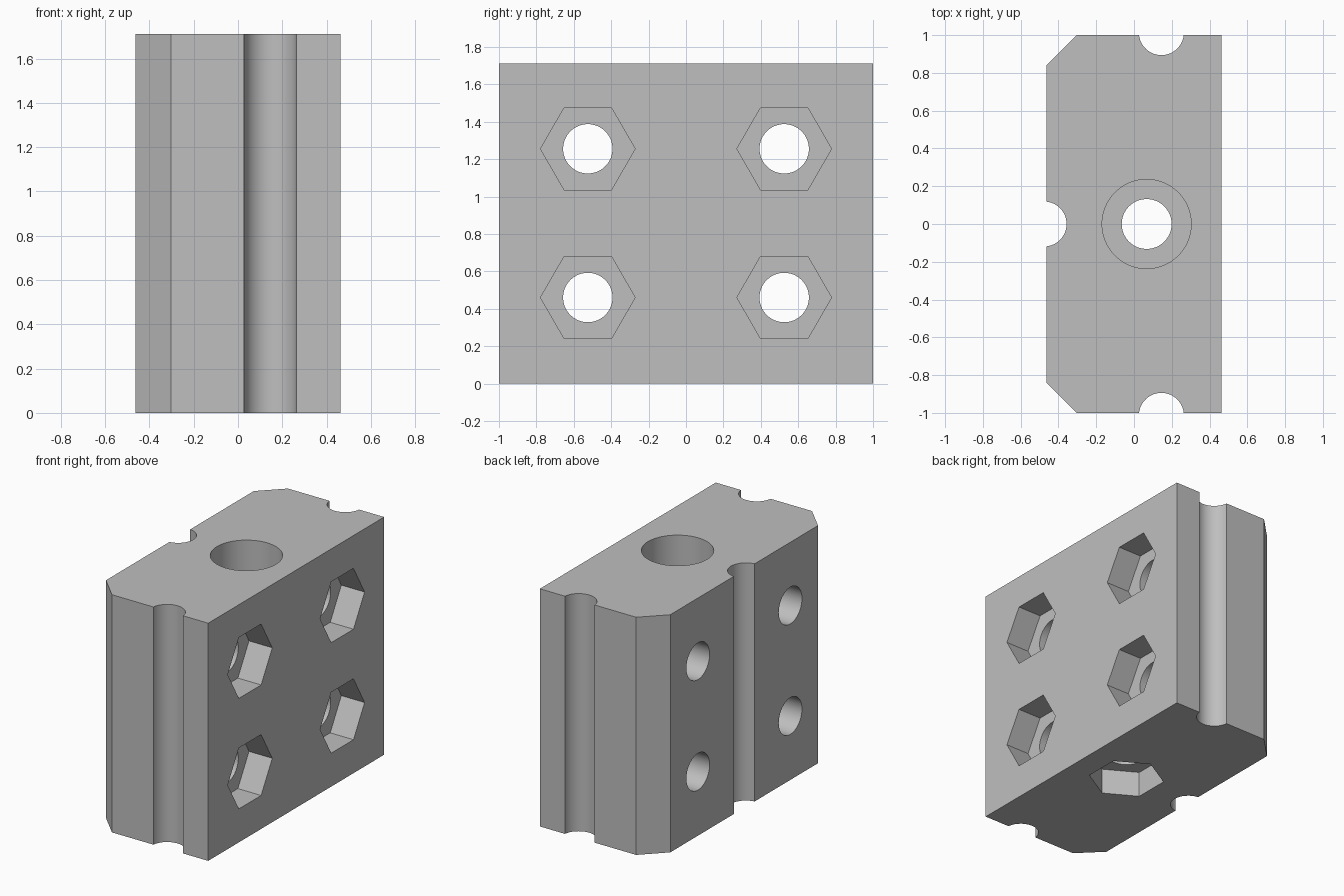
import bpy, bmesh
from math import sin, cos, pi, asin
from mathutils import Matrix, Vector

if "Cube" in bpy.data.objects:
    bpy.data.objects.remove(bpy.data.objects["Cube"], do_unlink=True)

HALF_X, HALF_Y, HEIGHT = 0.463, 1.0, 1.71
CHAMFER = 0.16
GROOVE_R, GROOVE_OFF = 0.119, 0.013
BORE_R, NUT_R, NUT_DEPTH = 0.132, 0.253, 0.185
HEAD_R, HEAD_DEPTH = 0.236, 0.25

grey = bpy.data.materials.new("plain grey")
grey.use_nodes = True
colour = (0.52, 0.52, 0.52, 1)
grey.diffuse_color = colour
grey.node_tree.nodes["Principled BSDF"].inputs["Base Color"].default_value = colour


def prism(name, outline, low, high, matrix=Matrix()):
    """Extrude a counter-clockwise outline along local z."""
    bm = bmesh.new()
    face = bm.faces.new([bm.verts.new((x, y, low)) for x, y in outline])
    moved = bmesh.ops.extrude_face_region(bm, geom=[face])["geom"]
    bmesh.ops.translate(bm, vec=(0, 0, high - low),
                        verts=[v for v in moved if isinstance(v, bmesh.types.BMVert)])
    bmesh.ops.recalc_face_normals(bm, faces=bm.faces)
    bm.transform(matrix)
    mesh = bpy.data.meshes.new(name)
    bm.to_mesh(mesh)
    bm.free()
    mesh.materials.append(grey)
    obj = bpy.data.objects.new(name, mesh)
    bpy.context.collection.objects.link(obj)
    return obj


def ring(radius, sides):
    return [(radius * cos(pi / 2 + 2 * pi * i / sides),
             radius * sin(pi / 2 + 2 * pi * i / sides)) for i in range(sides)]


def groove(cx, cy, direction, steps=24):
    """Arc of a groove cut into a wall, running clockwise around its centre."""
    lean = asin(GROOVE_OFF / GROOVE_R)
    start, sweep = direction + pi / 2 - lean, pi - 2 * lean
    return [(cx + GROOVE_R * cos(start - sweep * i / steps),
             cy + GROOVE_R * sin(start - sweep * i / steps)) for i in range(steps + 1)]


# Block outline with two chamfers and three wire grooves
outline = [(-HALF_X, -HALF_Y + CHAMFER), (-HALF_X + CHAMFER, -HALF_Y)]
outline += groove(0.145, -HALF_Y - GROOVE_OFF, pi / 2)
outline += [(HALF_X, -HALF_Y), (HALF_X, HALF_Y)]
outline += groove(0.145, HALF_Y + GROOVE_OFF, -pi / 2)
outline += [(-HALF_X + CHAMFER, HALF_Y), (-HALF_X, HALF_Y - CHAMFER)]
outline += groove(-HALF_X - GROOVE_OFF, 0, 0)
block = prism("clamp_block", outline, 0, HEIGHT)

# Central bore with screw head recess on top and nut pocket below
cutters = []
centre = Matrix.Translation((0.067, 0, 0))
cutters.append(prism("centre_bore", ring(BORE_R, 64), -0.1, HEIGHT + 0.1, centre))
cutters.append(prism("head_recess", ring(HEAD_R, 64), HEIGHT - HEAD_DEPTH, HEIGHT + 0.1, centre))
cutters.append(prism("base_nut_pocket", ring(NUT_R, 6), -0.1, NUT_DEPTH, centre))

# Four cross bores with nut pockets on the left face
for y in (-0.525, 0.525):
    for z in (0.46, 1.255):
        place = Matrix.Translation((0, y, z)) @ Matrix.Rotation(pi / 2, 4, "Y")
        cutters.append(prism("cross_bore", ring(BORE_R, 64), -0.6, 0.6, place))
        cutters.append(prism("side_nut_pocket", ring(NUT_R, 6), HALF_X - NUT_DEPTH, 0.6, place))

# Cut everything out, then remove the cutters
bpy.ops.object.select_all(action="DESELECT")
block.select_set(True)
bpy.context.view_layer.objects.active = block
for cutter in cutters:
    cutter.hide_render = True
    cut = block.modifiers.new("cut", "BOOLEAN")
    cut.operation, cut.solver, cut.object = "DIFFERENCE", "EXACT", cutter
    bpy.ops.object.modifier_apply(modifier=cut.name)
    bpy.data.objects.remove(cutter, do_unlink=True)

bpy.ops.object.shade_smooth_by_angle()
